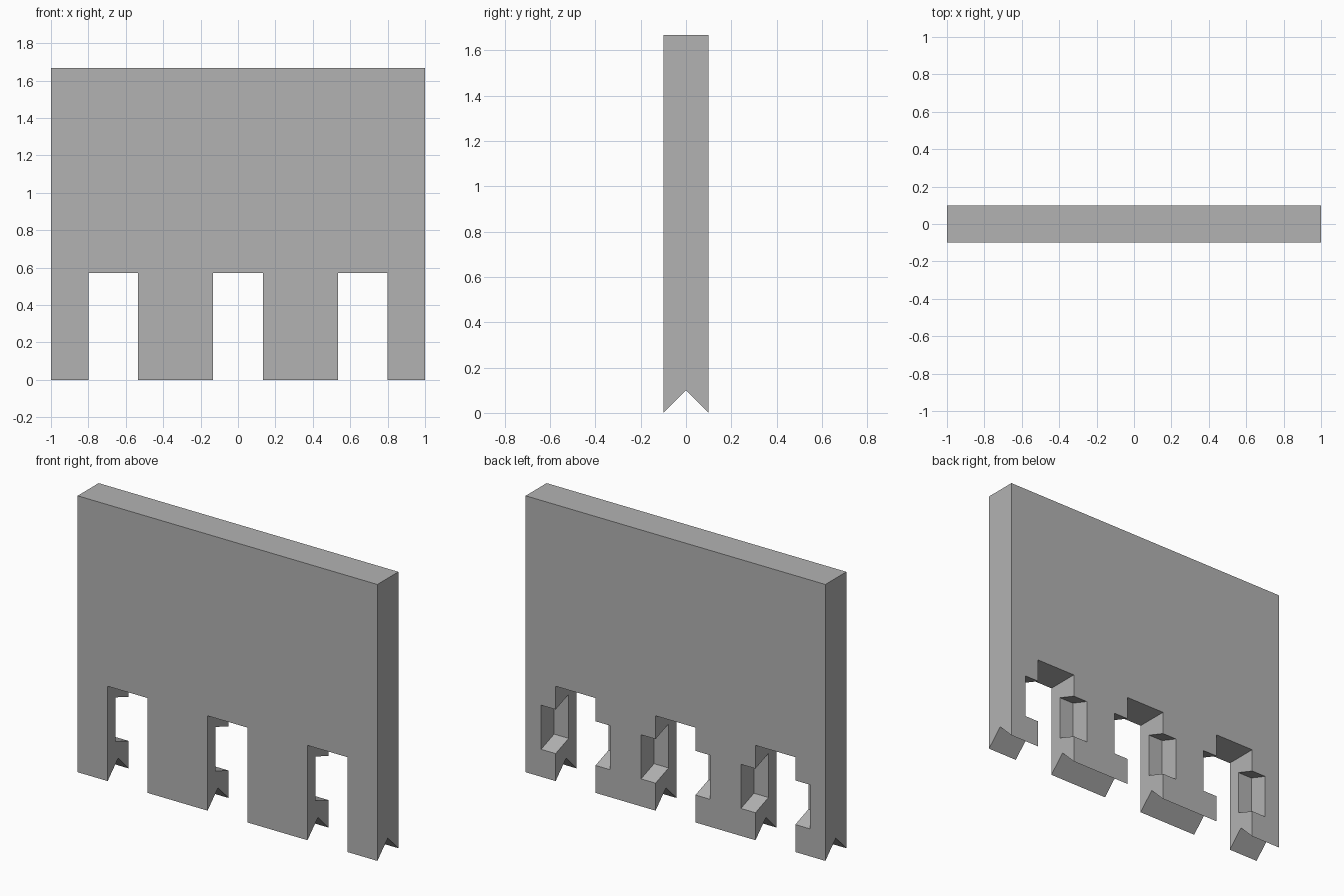
import bpy
import bmesh

cube = bpy.data.objects.get("Cube")
if cube:
    bpy.data.objects.remove(cube, do_unlink=True)

grey = bpy.data.materials.new("plain_grey")
grey.use_nodes = True
colour = (0.45, 0.45, 0.45, 1.0)
grey.diffuse_color = colour
grey.node_tree.nodes["Principled BSDF"].inputs["Base Color"].default_value = colour


def prism(name, profile, x_min, x_max):
    """Extrude a (y, z) profile along x."""
    bm = bmesh.new()
    face = bm.faces.new([bm.verts.new((x_min, y, z)) for y, z in profile])
    grown = bmesh.ops.extrude_face_region(bm, geom=[face])["geom"]
    moved = [v for v in grown if isinstance(v, bmesh.types.BMVert)]
    bmesh.ops.translate(bm, vec=(x_max - x_min, 0, 0), verts=moved)
    bmesh.ops.recalc_face_normals(bm, faces=bm.faces)
    mesh = bpy.data.meshes.new(name)
    bm.to_mesh(mesh)
    bm.free()
    mesh.materials.append(grey)
    obj = bpy.data.objects.new(name, mesh)
    bpy.context.collection.objects.link(obj)
    return obj


def cut(target, cutter):
    """Subtract the cutter for good, then discard it."""
    cutter.hide_render = True
    mod = target.modifiers.new("cut", 'BOOLEAN')
    mod.operation = 'DIFFERENCE'
    mod.solver = 'EXACT'
    mod.object = cutter
    bpy.ops.object.select_all(action='DESELECT')
    bpy.context.view_layer.objects.active = target
    target.select_set(True)
    bpy.ops.object.modifier_apply(modifier=mod.name)
    bpy.data.objects.remove(cutter, do_unlink=True)


HALF = 0.1       # half the slab thickness
HEIGHT = 1.667

# Slab with a V groove along its bottom edge
slab = prism("notched_panel",
             [(-HALF, 0), (0, HALF), (HALF, 0), (HALF, HEIGHT), (-HALF, HEIGHT)],
             -1, 1)

# Sloping pocket, open at the back: inner wall at y = -0.024
inner, outer, drop = -0.024, 0.2, 0.08
low, high = 0.21, 0.476
pocket = [(inner, low), (outer, low - drop), (outer, high - drop), (inner, high)]
opening = [(-0.3, -0.2), (0.3, -0.2), (0.3, 0.572), (-0.3, 0.572)]

# Three openings, each with a pocket reaching into both jambs
for centre in (-2 / 3, 0, 2 / 3):
    cut(slab, prism("opening_cutter", opening, centre - 0.133, centre + 0.133))
    cut(slab, prism("pocket_cutter", pocket, centre - 0.23, centre + 0.23))
